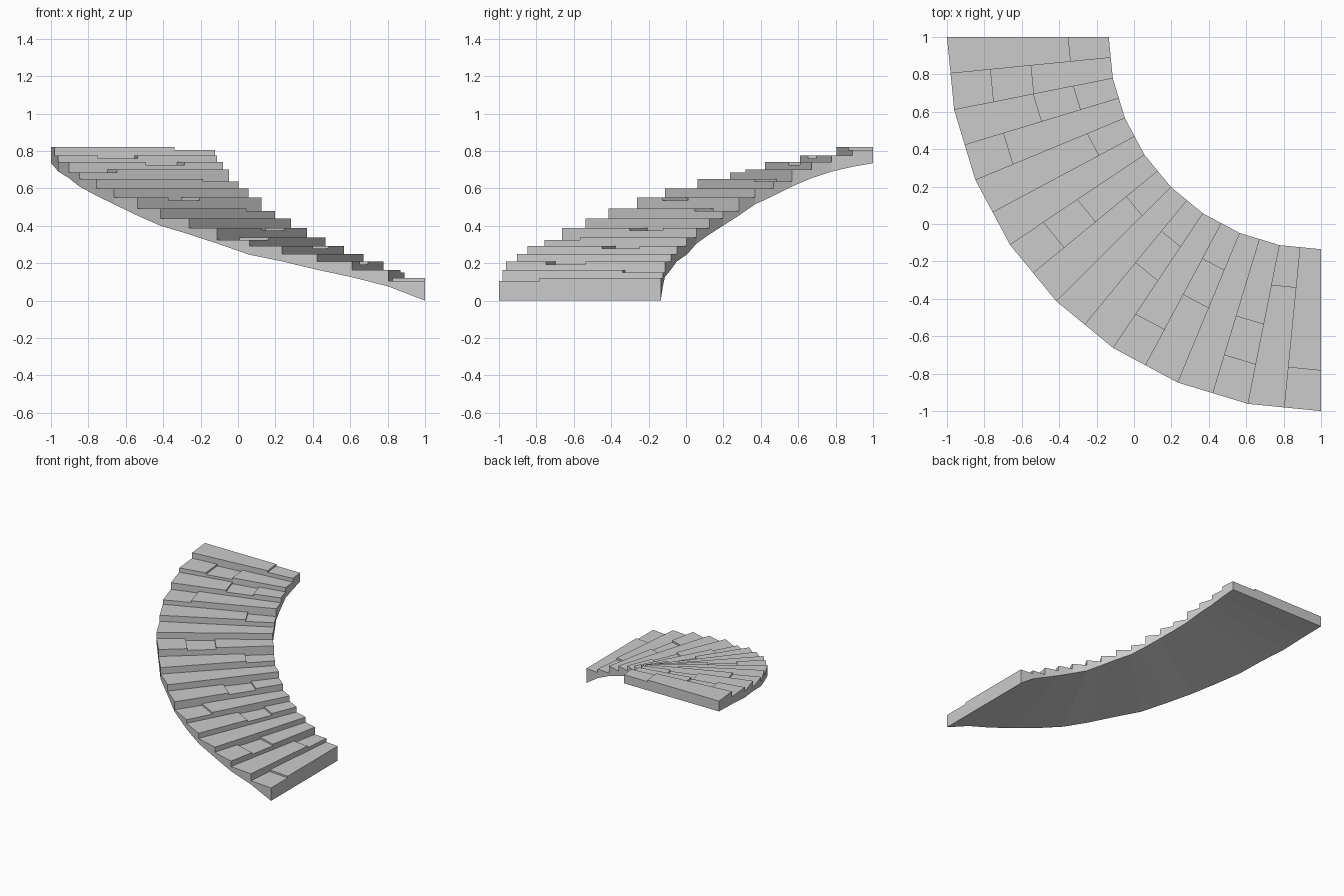
import bpy, bmesh, math
from mathutils import Vector

if "Cube" in bpy.data.objects:
    bpy.data.objects.remove(bpy.data.objects["Cube"])

# Curved stair around (1, 1): 16 treads, index 0 at the top, each of 4 radial columns
TOPS = [.82, .775, .74, .70, .65, .60, .55, .493, .44, .388, .337, .293, .25, .208, .163, .12]
UNDER = [.735, .715, .69, .655, .61, .56, .515, .455, .40, .355, .305, .245, .21, .165, .125, .075, 0]
DROP = .014  # worn stones sit slightly lower
LOW = {0: [0], 1: [2], 2: [1], 3: [3], 4: [0], 6: [2], 7: [0], 9: [1],
       10: [3], 11: [1], 13: [2], 14: [0], 15: [3]}
N, COLS, R_IN, R_OUT = 16, 4, 1.135, 2.0


def pt(j, c, z):
    """Point on step line j, radial division c (outline has 8 straight chords)."""
    r = R_IN + (R_OUT - R_IN) * c / COLS
    a = math.radians(90 / N)
    if j % 2:
        r *= math.cos(a)
    return Vector((1 - r * math.cos(a * j), 1 - r * math.sin(a * j), z))


def height(k, c):
    return TOPS[k] - (DROP if c in LOW.get(k, []) else 0)


bm = bmesh.new()


def quad(pts, out):
    n = (pts[1] - pts[0]).cross(pts[2] - pts[0])
    if n.dot(out) < 0:
        pts = pts[::-1]
    bm.faces.new([bm.verts.new(p) for p in pts])


def wall(a, b, za0, zb0, z1, out):
    """Vertical face between two plan points (j, c)."""
    quad([pt(*a, za0), pt(*b, zb0), pt(*b, z1), pt(*a, z1)], out)


UP = Vector((0, 0, 1))
for k in range(N):
    tangent = (pt(k + 1, 2, 0) - pt(k, 2, 0)).normalized()
    radial = (pt(k, 4, 0) - pt(k, 0, 0)).normalized()
    for c in range(COLS):
        h = height(k, c)
        # stone top
        quad([pt(k, c, h), pt(k, c + 1, h), pt(k + 1, c + 1, h), pt(k + 1, c, h)], UP)
        # riser down to the next tread, or to the floor on the last one
        low = height(k + 1, c) if k < N - 1 else UNDER[N]
        wall((k + 1, c), (k + 1, c + 1), low, low, h, tangent)
        # small ledge between neighbouring stones
        if c < COLS - 1:
            g = height(k, c + 1)
            if abs(g - h) > 1e-4:
                wall((k, c + 1), (k + 1, c + 1), min(g, h), min(g, h), max(g, h),
                     radial if h > g else -radial)
    # inner and outer side walls
    wall((k, 0), (k + 1, 0), UNDER[k], UNDER[k + 1], height(k, 0), -radial)
    wall((k, 4), (k + 1, 4), UNDER[k], UNDER[k + 1], height(k, 3), radial)
    # sloping underside
    a, b = UNDER[k], UNDER[k + 1]
    quad([pt(k, 0, a), pt(k, 4, a), pt(k + 1, 4, b), pt(k + 1, 0, b)], -UP)

# upper end face
for c in range(COLS):
    wall((0, c), (0, c + 1), UNDER[0], UNDER[0], height(0, c), Vector((0, 1, 0)))

# merge and clean coplanar seams
bmesh.ops.remove_doubles(bm, verts=bm.verts, dist=1e-5)
bmesh.ops.dissolve_limit(bm, angle_limit=.003, verts=bm.verts, edges=bm.edges)
mesh = bpy.data.meshes.new("curved_stone_stair")
bm.to_mesh(mesh)
bm.free()
bpy.context.collection.objects.link(bpy.data.objects.new("curved_stone_stair", mesh))
